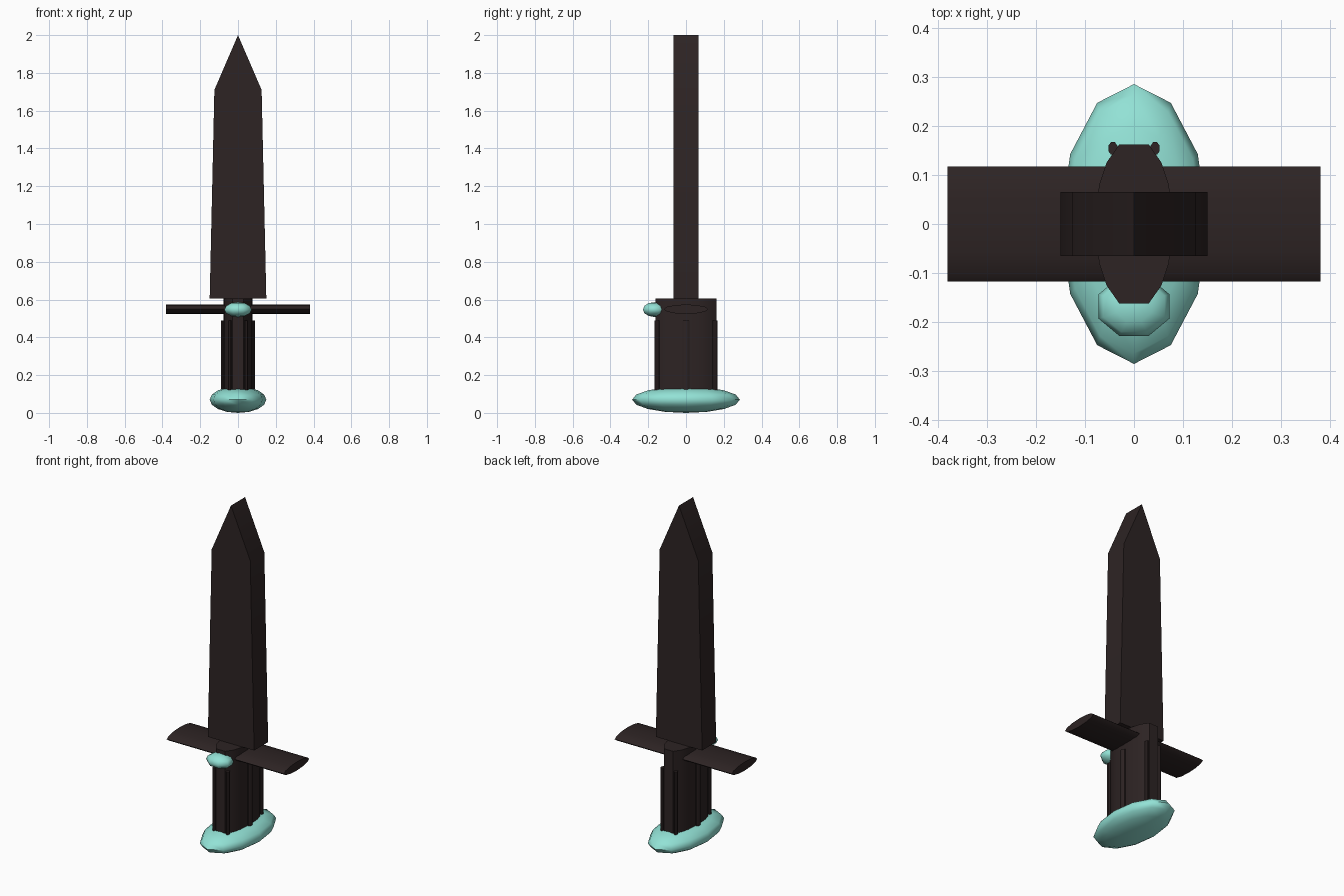
import bpy, bmesh, math
from mathutils import Matrix

if "Cube" in bpy.data.objects:
    bpy.data.objects.remove(bpy.data.objects["Cube"])


def material(name, rgb):
    m = bpy.data.materials.new(name)
    m.diffuse_color = (*rgb, 1)
    m.use_nodes = True
    m.node_tree.nodes["Principled BSDF"].inputs["Base Color"].default_value = m.diffuse_color
    return m


DARK = material("dark_iron", (0.026, 0.017, 0.017))
TEAL = material("pale_teal", (0.29, 0.76, 0.67))


def finish(bm, name, mat, angle=35):
    bmesh.ops.recalc_face_normals(bm, faces=bm.faces)
    me = bpy.data.meshes.new(name)
    bm.to_mesh(me)
    bm.free()
    ob = bpy.data.objects.new(name, me)
    bpy.context.collection.objects.link(ob)
    me.materials.append(mat)
    bpy.ops.object.select_all(action='DESELECT')
    ob.select_set(True)
    bpy.context.view_layer.objects.active = ob
    bpy.ops.object.shade_smooth_by_angle(angle=math.radians(angle))
    return ob


def prism(name, start, vec, mat):
    """Extrude a closed outline of 3D points along a vector."""
    bm = bmesh.new()
    face = bm.faces.new([bm.verts.new(p) for p in start])
    ext = bmesh.ops.extrude_face_region(bm, geom=[face])
    verts = [g for g in ext["geom"] if isinstance(g, bmesh.types.BMVert)]
    bmesh.ops.translate(bm, verts=verts, vec=vec)
    return finish(bm, name, mat)


def ellipsoid(name, center, radii, segments, rings, turn=0):
    bm = bmesh.new()
    bmesh.ops.create_uvsphere(bm, u_segments=segments, v_segments=rings, radius=1)
    mat = (Matrix.Translation(center) @ Matrix.Diagonal((*radii, 1))
           @ Matrix.Rotation(turn, 4, 'Z'))
    bmesh.ops.transform(bm, matrix=mat, verts=bm.verts)
    return finish(bm, name, TEAL, 60)


def ring(n, ra, rb, turn=0):
    return [(ra * math.cos(turn + i * math.tau / n),
             rb * math.sin(turn + i * math.tau / n)) for i in range(n)]


# Blade: thick slab with tapered sides and a pointed tip
half = [(0.15, 0.605), (0.125, 1.71)]
outline = half + [(0, 2.0)] + [(-x, z) for x, z in reversed(half)]
prism("blade", [(x, -0.065, z) for x, z in outline], (0, 0.13, 0), DARK)

# Crossguard: flattened bar
prism("crossguard", [(-0.38, y, 0.549 + z) for y, z in ring(12, 0.117, 0.025)],
      (0.76, 0, 0), DARK)

# Grip: long oval column with blunt front and back
quarter = [(0.076, 0.03), (0.071, 0.08), (0.056, 0.125), (0.03, 0.162)]
side = [(x, -y) for x, y in reversed(quarter)] + quarter
grip = side + [(-x, -y) for x, y in side]
prism("grip", [(x, y, 0.07) for x, y in grip], (0, 0, 0.535), DARK)

# Raised ribs at the sides and corners of the grip
ribs = [(sx * 0.043, sy * 0.154, 0.010, 0.014) for sx in (-1, 1) for sy in (-1, 1)]
ribs += [(sx * 0.076, 0, 0.014, 0.02) for sx in (-1, 1)]
for cx, cy, rx, ry in ribs:
    prism("grip_rib", [(cx + x, cy + y, 0.07) for x, y in ring(8, rx, ry, math.pi / 8)],
          (0, 0, 0.42), DARK)

# Pommel and front gem
ellipsoid("pommel", (0, 0, 0.07), (0.15, 0.285, 0.07), 12, 8)
ellipsoid("gem", (0, -0.168, 0.547), (0.078, 0.065, 0.039), 8, 6, math.pi / 8)
